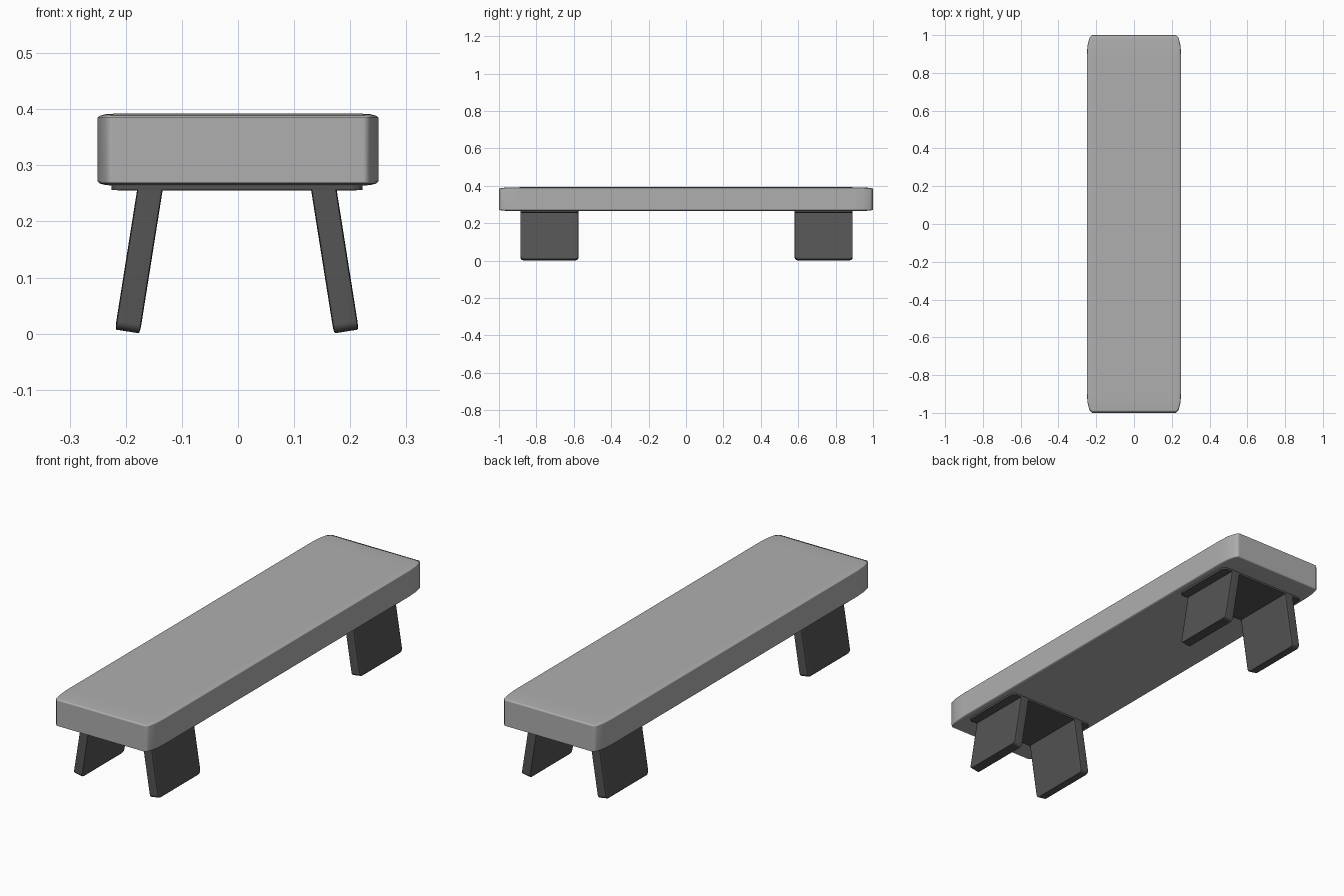
import bpy, bmesh, math
from mathutils import Matrix, Vector

if "Cube" in bpy.data.objects:
    bpy.data.objects.remove(bpy.data.objects["Cube"])


def material(name, value):
    mat = bpy.data.materials.new(name)
    mat.diffuse_color = (value, value, value, 1)
    mat.use_nodes = True
    mat.node_tree.nodes["Principled BSDF"].inputs["Base Color"].default_value = mat.diffuse_color
    return mat


def rounded_box(name, center, size, round_frac, mat, tilt=0.0, segments=3):
    """Unit cube with rounded edges, stretched to size and tilted about y."""
    bm = bmesh.new()
    bmesh.ops.create_cube(bm, size=2)
    bmesh.ops.bevel(bm, geom=bm.edges[:], offset=round_frac, segments=segments,
                    profile=0.5, affect='EDGES', clamp_overlap=True)
    bm.transform(Matrix.Diagonal(Vector(size) / 2).to_4x4())
    mesh = bpy.data.meshes.new(name)
    bm.to_mesh(mesh)
    bm.free()
    mesh.materials.append(mat)
    obj = bpy.data.objects.new(name, mesh)
    bpy.context.collection.objects.link(obj)
    obj.location = center
    obj.rotation_euler.y = tilt
    for p in mesh.polygons:
        p.use_smooth = True
    # Keep the large faces flat-shaded between the soft edges
    wn = obj.modifiers.new("weighted_normals", 'WEIGHTED_NORMAL')
    wn.weight = 100
    return obj


seat_grey = material("seat_grey", 0.43)
leg_grey = material("leg_dark_grey", 0.09)

# Long padded seat
rounded_box("seat", (0, 0, 0.328), (0.5, 2.0, 0.128), 0.11, seat_grey)

CX = -0.002          # leg assemblies sit a hair off centre
TILT = math.radians(9)
LEG_LEN = 0.272

for end, y in (("front", -0.73), ("back", 0.736)):
    # Mounting plate under the seat
    rounded_box(end + "_mounting_plate", (CX, y, 0.2645), (0.447, 0.31, 0.018), 0.1, leg_grey)
    # Pair of splayed slab legs
    for side, s in (("left", -1), ("right", 1)):
        x = CX + s * (0.195 - math.sin(TILT) * LEG_LEN / 2)
        z = 0.004 + math.cos(TILT) * LEG_LEN / 2
        rounded_box(f"{end}_{side}_leg", (x, y, z), (0.045, 0.31, LEG_LEN), 0.11,
                    leg_grey, -s * TILT)
